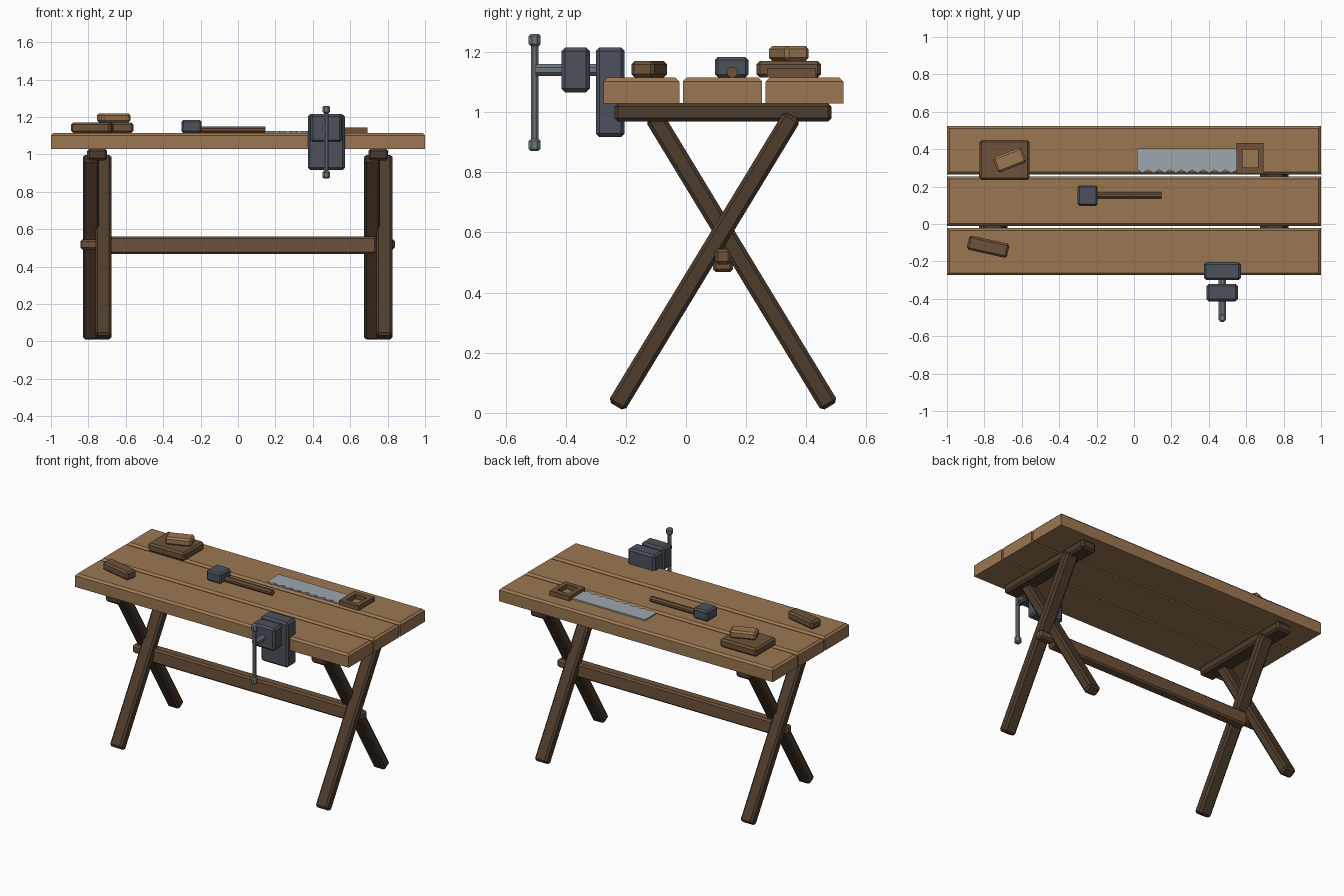
import bpy, bmesh, math
from mathutils import Matrix, Vector

if "Cube" in bpy.data.objects:
    bpy.data.objects.remove(bpy.data.objects["Cube"])


def mat(name, rgb):
    m = bpy.data.materials.new(name)
    m.diffuse_color = (*rgb, 1)
    m.use_nodes = True
    m.node_tree.nodes["Principled BSDF"].inputs["Base Color"].default_value = m.diffuse_color
    return m


LIGHT = mat("light_wood", (0.33, 0.185, 0.085))
MID = mat("mid_wood", (0.155, 0.083, 0.042))
DARK = mat("dark_wood", (0.077, 0.045, 0.026))
IRON = mat("dark_iron", (0.072, 0.083, 0.107))
STEEL = mat("grey_steel", (0.15, 0.19, 0.215))
BLADE = mat("bright_steel", (0.34, 0.39, 0.42))


def finish(name, bm, material):
    bmesh.ops.recalc_face_normals(bm, faces=bm.faces)
    me = bpy.data.meshes.new(name)
    bm.to_mesh(me)
    bm.free()
    me.materials.append(material)
    ob = bpy.data.objects.new(name, me)
    bpy.context.collection.objects.link(ob)
    return ob


def box(name, x, y, z, material, bevel=0.01, rot=None, top_only=False):
    """Bevelled box from (min, max) ranges, optionally turned about its centre."""
    c = Vector([(r[0] + r[1]) / 2 for r in (x, y, z)])
    s = [r[1] - r[0] for r in (x, y, z)]
    bm = bmesh.new()
    bmesh.ops.create_cube(bm, size=1)
    bmesh.ops.scale(bm, vec=s, verts=bm.verts)
    edges = [e for e in bm.edges
             if not top_only or all(v.co.z > 0 for v in e.verts)]
    if bevel:
        bmesh.ops.bevel(bm, geom=edges, offset=bevel, segments=1,
                        affect='EDGES', profile=0.5)
    ob = finish(name, bm, material)
    ob.matrix_world = Matrix.Translation(c) @ (rot or Matrix())
    return ob


def rod(name, a, b, r, material, sides=8, bevel=0.0):
    """Faceted cylinder between two points."""
    a, b = Vector(a), Vector(b)
    d = b - a
    bm = bmesh.new()
    bmesh.ops.create_cone(bm, cap_ends=True, segments=sides, radius1=r, radius2=r,
                          depth=d.length,
                          matrix=Matrix.Rotation(math.pi / sides, 4, 'Z'))
    if bevel:
        rim = [e for e in bm.edges if abs(e.verts[0].co.z - e.verts[1].co.z) < 1e-5]
        bmesh.ops.bevel(bm, geom=rim, offset=bevel, segments=1,
                        affect='EDGES', profile=0.5)
    ob = finish(name, bm, material)
    q = Vector((0, 0, 1)).rotation_difference(d.normalized())
    ob.matrix_world = Matrix.Translation((a + b) / 2) @ q.to_matrix().to_4x4()
    return ob


def prism(name, pts, z0, z1, material):
    """Extrude an outline in the xy plane."""
    bm = bmesh.new()
    f = bm.faces.new([bm.verts.new((x, y, z0)) for x, y in pts])
    ext = bmesh.ops.extrude_face_region(bm, geom=[f])
    bmesh.ops.translate(bm, vec=(0, 0, z1 - z0),
                        verts=[v for v in ext["geom"] if isinstance(v, bmesh.types.BMVert)])
    return finish(name, bm, material)


# Table top planks
TOP = 1.115
for i, y in enumerate([(-0.274, -0.022), (-0.010, 0.253), (0.265, 0.523)]):
    box(f"top_plank_{i + 1}", (-1, 1), y, (1.028, TOP), LIGHT, 0.013, top_only=True)

# Crossed legs and top rails at both ends
YC, DY, Z0, Z1 = 0.123, (-0.355, 0.231), 0.022, 0.987
for side, cx in (("left", -0.753), ("right", 0.75)):
    box(f"{side}_top_rail", (cx - 0.053, cx + 0.053), (-0.238, 0.484), (0.968, 1.03), DARK, 0.012)
    for tag, s in (("front", 1), ("back", -1)):
        y0, y1 = YC + s * DY[0], YC + s * DY[1]
        ln = math.hypot(y1 - y0, Z1 - Z0)
        ang = -math.atan2(y1 - y0, Z1 - Z0)
        x, ym, zm = cx + s * 0.033, (y0 + y1) / 2, (Z0 + Z1) / 2
        box(f"{side}_{tag}_leg", (x - 0.043, x + 0.043), (ym - 0.032, ym + 0.032),
            (zm - ln / 2, zm + ln / 2), DARK, 0.012, Matrix.Rotation(ang, 4, 'X'))

# Stretcher with through tenons
box("stretcher", (-0.74, 0.74), (0.09, 0.157), (0.468, 0.561), MID, 0.01)
box("stretcher_tenon", (-0.843, 0.84), (0.097, 0.15), (0.493, 0.545), MID, 0.01)

# Vise
VX, VZ, HY = 0.472, 1.14, -0.503
box("vise_back_jaw", (0.374, 0.571), (-0.3, -0.204), (0.917, 1.215), IRON, 0.012)
box("vise_front_jaw", (0.388, 0.555), (-0.414, -0.32), (1.066, 1.215), IRON, 0.012)
rod("vise_screw", (VX, -0.50, VZ), (VX, -0.29, VZ), 0.021, STEEL, 8)
rod("vise_handle", (VX, HY, 0.90), (VX, HY, 1.235), 0.013, STEEL, 8)
for tag, z in (("upper", 1.24), ("lower", 0.891)):
    rod(f"vise_{tag}_knob", (VX, HY, z - 0.02), (VX, HY, z + 0.02), 0.0215, STEEL, 8, 0.007)

# Stacked wood blocks
box("large_block", (-0.826, -0.559), (0.235, 0.449), (TOP, 1.17), MID, 0.011)
box("small_block", (-0.747, -0.582), (0.299, 0.385), (1.17, 1.22), LIGHT, 0.011,
    Matrix.Rotation(math.radians(21), 4, 'Z'))
box("loose_block", (-0.89, -0.67), (-0.16, -0.083), (TOP, 1.17), MID, 0.011,
    Matrix.Rotation(math.radians(-12.5), 4, 'Z'))

# Mallet
box("mallet_head", (-0.302, -0.194), (0.097, 0.207), (TOP, 1.184), IRON, 0.01)
rod("mallet_handle", (-0.25, 0.154, 1.132), (0.146, 0.154, 1.132), 0.0185, MID, 8)

# Saw blade with a toothed front edge
n, xa, xb = 9, 0.016, 0.56
step = (0.548 - xa) / n
outline = [(xb, 0.404), (xa, 0.404)]
for i in range(n):
    outline += [(xa + i * step, 0.290), (xa + (i + 0.5) * step, 0.272)]
outline.append((xb, 0.290))
prism("saw_blade", outline, TOP, 1.124, BLADE)

# Saw handle: square frame of four bars
zr = (TOP, 1.145)
box("saw_handle_left", (0.548, 0.581), (0.27, 0.433), zr, MID, 0)
box("saw_handle_right", (0.662, 0.693), (0.27, 0.433), zr, MID, 0)
box("saw_handle_front", (0.581, 0.662), (0.27, 0.302), zr, MID, 0)
box("saw_handle_back", (0.581, 0.662), (0.399, 0.433), zr, MID, 0)
